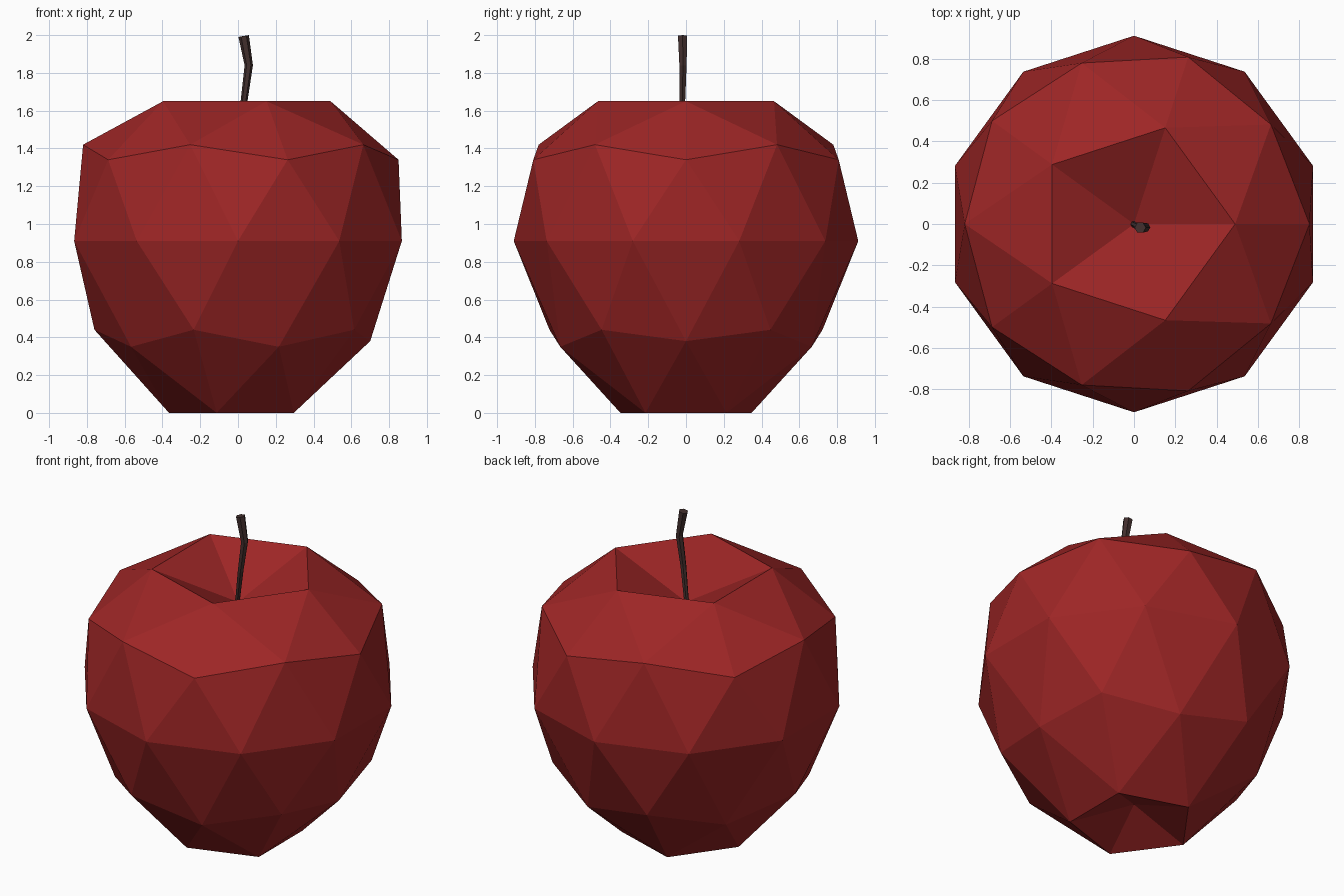
import bpy, bmesh, math
from mathutils import Vector

if "Cube" in bpy.data.objects:
    bpy.data.objects.remove(bpy.data.objects["Cube"])


def material(name, rgb):
    m = bpy.data.materials.new(name)
    m.diffuse_color = (*rgb, 1)
    m.use_nodes = True
    m.node_tree.nodes["Principled BSDF"].inputs["Base Color"].default_value = m.diffuse_color
    return m


def finish(bm, name, mat):
    bmesh.ops.recalc_face_normals(bm, faces=bm.faces)
    me = bpy.data.meshes.new(name)
    bm.to_mesh(me)
    bm.free()
    me.materials.append(mat)
    ob = bpy.data.objects.new(name, me)
    bpy.context.collection.objects.link(ob)
    return ob


red = material("apple red", (0.34, 0.019, 0.019))
brown = material("stem brown", (0.055, 0.029, 0.027))

# Fruit body: low icosphere, each ring of vertices moved to an apple profile
# (sphere height, new radius, new height)
rings = [(1, 0, 1.44), (0.851, 0.49, 1.65), (0.526, 0.82, 1.42),
         (0.447, 0.85, 1.34), (0, 0.912, 0.91), (-0.447, 0.76, 0.44),
         (-0.526, 0.70, 0.35), (-0.851, 0.365, 0.0), (-1, 0, 0.13)]
bm = bmesh.new()
bmesh.ops.create_icosphere(bm, subdivisions=2, radius=1)
for v in bm.verts:
    _, r, z = min(rings, key=lambda k: abs(k[0] - v.co.z))
    a = math.atan2(v.co.y, v.co.x)
    if z == 0.35 and abs(a) < 0.1:   # one slightly higher corner on the right
        z = 0.38
    v.co = (r * math.cos(a), r * math.sin(a), z)
finish(bm, "apple_body", red)

# Stem: bent six-sided tube, thicker at the tip
path = [((-0.005, 0.0, 1.43), 0.014), ((0.032, -0.02, 1.65), 0.018),
        ((0.057, -0.016, 1.84), 0.022), ((0.03, -0.018, 1.995), 0.028)]
bm = bmesh.new()
loops = []
pts = [Vector(p) for p, _ in path]
for i, (p, r) in enumerate(path):
    d = (pts[min(i + 1, 3)] - pts[max(i - 1, 0)]).normalized()
    u = Vector((0, 1, 0)).cross(d).normalized()
    w = d.cross(u)
    loops.append([bm.verts.new(pts[i] + r * (u * math.cos(t) + w * math.sin(t)))
                  for t in (k * math.tau / 6 for k in range(6))])
for a, b in zip(loops, loops[1:]):
    for k in range(6):
        bm.faces.new((a[k], a[(k + 1) % 6], b[(k + 1) % 6], b[k]))
bm.faces.new(loops[0])
bm.faces.new(loops[-1])
finish(bm, "stem", brown)
